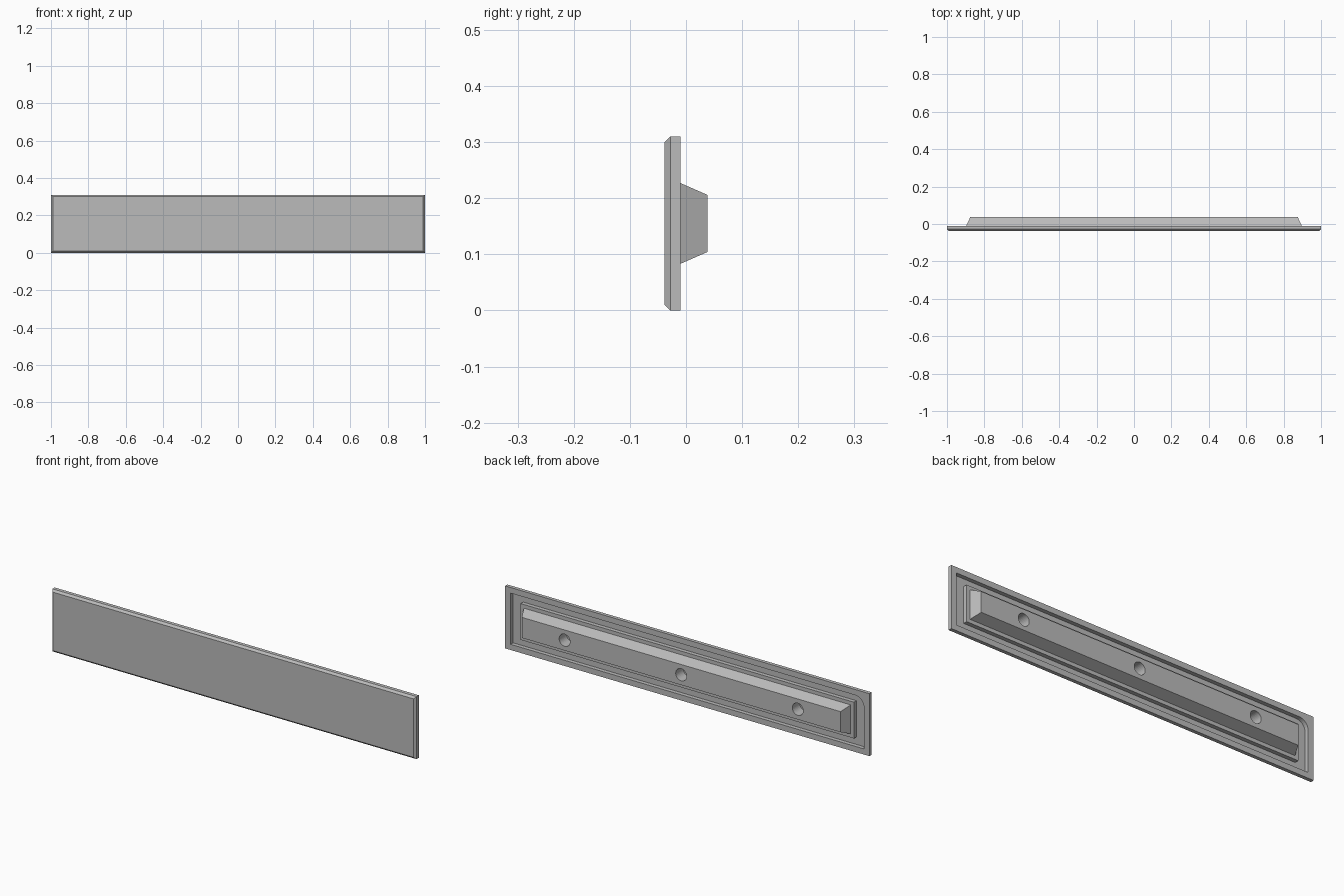
import bpy, bmesh, math

cube = bpy.data.objects.get("Cube")
if cube:
    bpy.data.objects.remove(cube)

MID = 0.155          # height of the centre line
BACK = -0.01         # back plane of the plate
FLOOR = -0.03        # floor of the recess in the back

grey = bpy.data.materials.new("plain grey")
grey.use_nodes = True
grey.diffuse_color = (0.5, 0.5, 0.5, 1)
grey.node_tree.nodes["Principled BSDF"].inputs["Base Color"].default_value = (0.5, 0.5, 0.5, 1)


def rect(half_x, half_z, radius=0.0):
    """Rectangle outline; a radius rounds only the upper corner on the right (-x)."""
    pts = [(half_x, -half_z), (half_x, half_z)]
    if radius:
        for i in range(9):
            a = math.pi / 2 * (1 + i / 8)
            pts.append((radius - half_x + radius * math.cos(a),
                        half_z - radius + radius * math.sin(a)))
    else:
        pts.append((-half_x, half_z))
    return pts + [(-half_x, -half_z)]


def loft(name, sections):
    """Skin a solid through outlines stacked along y."""
    bm = bmesh.new()
    rings = [[bm.verts.new((x, y, MID + z)) for x, z in pts] for y, pts in sections]
    for a, b in zip(rings, rings[1:]):
        for i in range(len(a)):
            j = (i + 1) % len(a)
            bm.faces.new((a[i], a[j], b[j], b[i]))
    bm.faces.new(rings[0])
    bm.faces.new(rings[-1])
    bmesh.ops.recalc_face_normals(bm, faces=bm.faces)
    mesh = bpy.data.meshes.new(name)
    bm.to_mesh(mesh)
    bm.free()
    mesh.materials.append(grey)
    obj = bpy.data.objects.new(name, mesh)
    bpy.context.collection.objects.link(obj)
    return obj


def cut(target, cutter):
    mod = target.modifiers.new(cutter.name, "BOOLEAN")
    mod.operation = "DIFFERENCE"
    mod.solver = "EXACT"
    mod.object = cutter
    cutter.hide_render = True
    cutter.hide_viewport = True


# Front plate with chamfered front edges
plate = loft("front_plate", [(-0.038, rect(0.99, 0.145)),
                             (-0.028, rect(1, MID)),
                             (BACK, rect(1, MID))])

# Shallow recess in the back, leaving a narrow rim
recess = rect(0.97, 0.127, 0.05)
cut(plate, loft("recess_cutter", [(FLOOR, recess), (0.02, recess)]))

# Stepped, tapered mounting bar
bar = loft("mounting_bar", [(FLOOR - 0.002, rect(0.915, 0.09)),
                            (BACK, rect(0.915, 0.09)),
                            (BACK, rect(0.897, 0.072)),
                            (0.038, rect(0.875, 0.051))])

# Three blind screw holes
for i in (-1, 0, 1):
    circle = [(i * 0.64 + 0.03 * math.cos(a), 0.03 * math.sin(a))
              for a in (math.tau * k / 32 for k in range(32))]
    cut(bar, loft(f"hole_cutter_{i + 2}", [(-0.02, circle), (0.06, circle)]))
